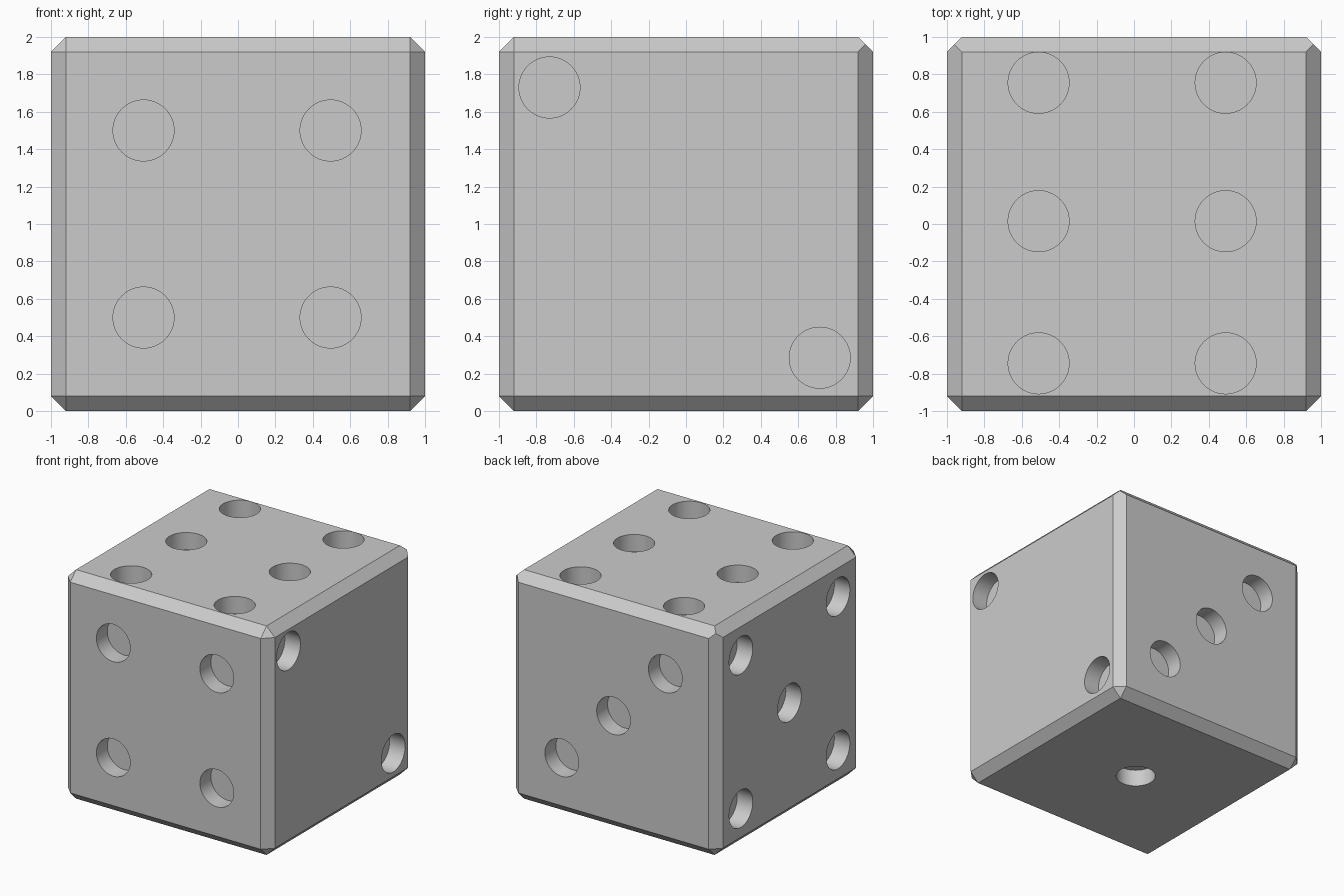
import bpy
import bmesh
from itertools import product
from mathutils import Vector, Matrix

cube = bpy.data.objects.get("Cube")
if cube:
    bpy.data.objects.remove(cube, do_unlink=True)

BEVEL = 0.08
RADIUS = 0.163
DEPTH = 0.15
CENTRE = Vector((0, 0, 1))

grey = bpy.data.materials.new("grey")
grey.use_nodes = True
colour = (0.6, 0.6, 0.6, 1)
grey.diffuse_color = colour
grey.node_tree.nodes["Principled BSDF"].inputs["Base Color"].default_value = colour


def make_object(name, bm):
    bmesh.ops.recalc_face_normals(bm, faces=bm.faces)
    mesh = bpy.data.meshes.new(name)
    bm.to_mesh(mesh)
    bm.free()
    mesh.materials.append(grey)
    obj = bpy.data.objects.new(name, mesh)
    bpy.context.collection.objects.link(obj)
    return obj


# Chamfered block: hull of three points per corner, pointed at the upper back corners
bm = bmesh.new()
inner = 1 - BEVEL
for signs in product((-1, 1), repeat=3):
    for axis in range(3):
        p = Vector(signs) * inner
        p[axis] = signs[axis]
        bm.verts.new(p + CENTRE)
    if signs[1] > 0 and signs[2] > 0:
        bm.verts.new(Vector(signs) * (1 - BEVEL / 2) + CENTRE)
bmesh.ops.convex_hull(bm, input=bm.verts)
bmesh.ops.dissolve_limit(bm, angle_limit=0.01, verts=bm.verts, edges=bm.edges)
die = make_object("dotted_cube", bm)

# Pip centres on each face, given as offsets from the middle of the face
pips = {
    (0, -1, 0): [(x, 0, z) for x in (-0.505, 0.495) for z in (-0.5, 0.5)],
    (0, 1, 0): [(-0.5, 0, 0.5), (0, 0, 0), (0.5, 0, -0.5)],
    (1, 0, 0): [(0, -0.73, 0.73), (0, 0.715, -0.715)],
    (-1, 0, 0): [(0, 0, 0)] + [(0, y, z) for y in (-0.67, 0.67) for z in (-0.67, 0.67)],
    (0, 0, 1): [(x, y, 0) for x in (-0.51, 0.49) for y in (-0.745, 0.015, 0.755)],
    (0, 0, -1): [(-0.01, 0.01, 0)],
}

# Cutter made of one cylinder per pip
bm = bmesh.new()
for normal, spots in pips.items():
    n = Vector(normal)
    turn = n.to_track_quat("Z", "Y").to_matrix().to_4x4()
    for spot in spots:
        place = Matrix.Translation(CENTRE + n + Vector(spot))
        bmesh.ops.create_cone(bm, cap_ends=True, segments=64, radius1=RADIUS,
                              radius2=RADIUS, depth=2 * DEPTH, matrix=place @ turn)
cutter = make_object("pip_cutter", bm)
cutter.hide_render = True

# Sink the pips into the block
bpy.context.view_layer.objects.active = die
die.select_set(True)
cut = die.modifiers.new("pips", "BOOLEAN")
cut.operation = "DIFFERENCE"
cut.solver = "EXACT"
cut.object = cutter
bpy.ops.object.modifier_apply(modifier=cut.name)
bpy.data.objects.remove(cutter, do_unlink=True)

bpy.ops.object.select_all(action="DESELECT")
die.select_set(True)
bpy.ops.object.shade_smooth_by_angle(angle=0.5)
